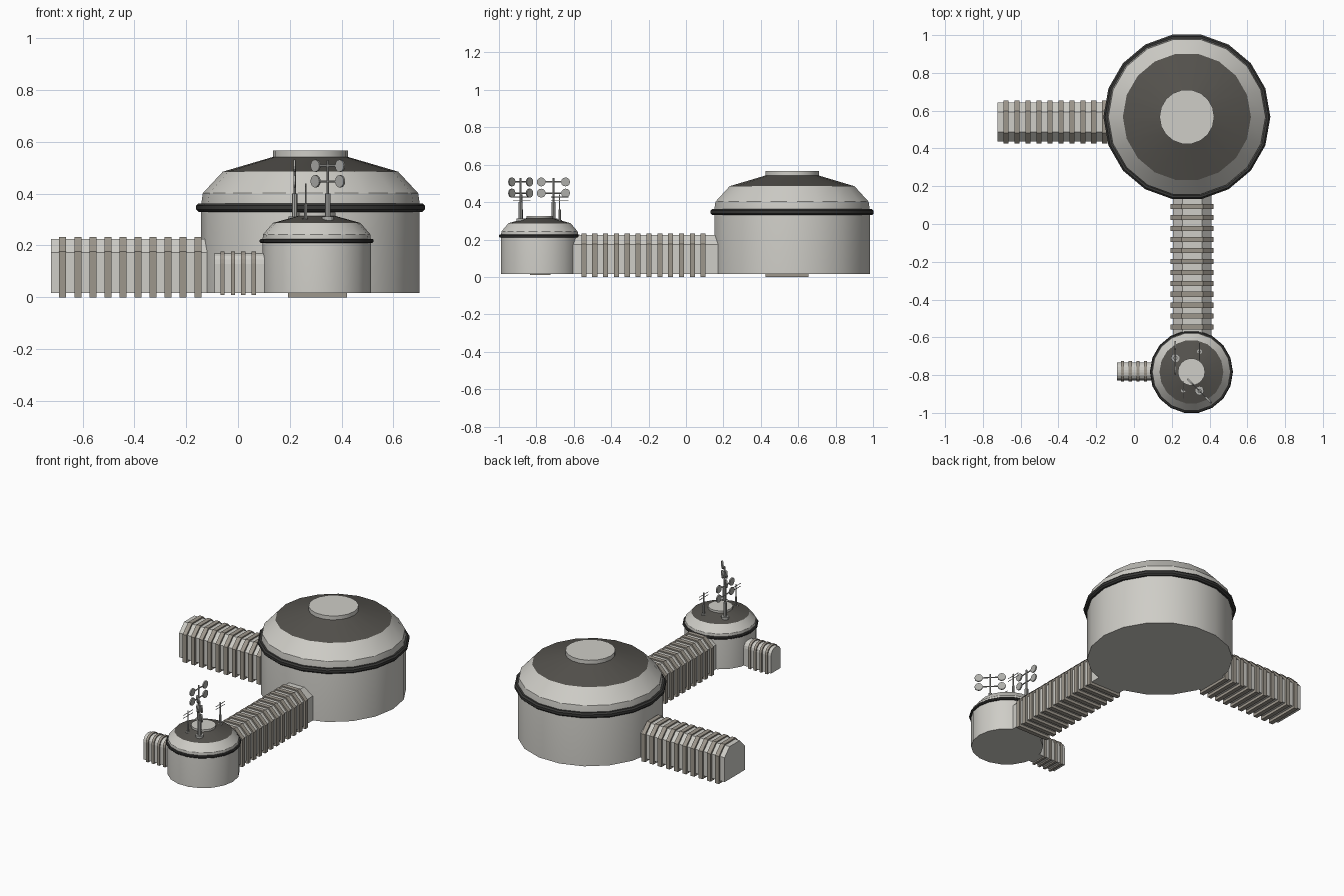
import bpy, bmesh, math
from mathutils import Matrix, Vector

if "Cube" in bpy.data.objects:
    bpy.data.objects.remove(bpy.data.objects["Cube"])


def mat(name, c):
    m = bpy.data.materials.new(name)
    m.diffuse_color = (*c, 1)
    m.use_nodes = True
    m.node_tree.nodes["Principled BSDF"].inputs["Base Color"].default_value = m.diffuse_color
    return m


LIGHT = mat("light_panel", (0.62, 0.61, 0.57))
DARK = mat("dark_roof", (0.09, 0.085, 0.075))
RING = mat("dark_ring", (0.04, 0.04, 0.038))
RIB = mat("rib_beige", (0.34, 0.31, 0.265))
METAL = mat("antenna_metal", (0.42, 0.42, 0.40))


def finish(name, bm, material, smooth=True):
    bmesh.ops.recalc_face_normals(bm, faces=bm.faces)
    me = bpy.data.meshes.new(name)
    bm.to_mesh(me)
    bm.free()
    me.materials.append(material)
    ob = bpy.data.objects.new(name, me)
    bpy.context.collection.objects.link(ob)
    if smooth:
        bpy.ops.object.select_all(action='DESELECT')
        ob.select_set(True)
        bpy.context.view_layer.objects.active = ob
        bpy.ops.object.shade_smooth_by_angle(angle=math.radians(22))
    return ob


def lathe(name, profile, cx, cy, material, n=18, closed=False, cap_start=False, cap_end=False):
    """Spin an (r, z) profile into an n-sided shell."""
    bm = bmesh.new()
    rings = [[bm.verts.new((cx + r * math.cos(2 * math.pi * i / n),
                            cy + r * math.sin(2 * math.pi * i / n), z)) for i in range(n)]
             for r, z in profile]
    pairs = list(zip(rings, rings[1:])) + ([(rings[-1], rings[0])] if closed else [])
    for a, b in pairs:
        for i in range(n):
            j = (i + 1) % n
            bm.faces.new((a[i], a[j], b[j], b[i]))
    if cap_start:
        bm.faces.new(rings[0])
    if cap_end:
        bm.faces.new(rings[-1])
    return finish(name, bm, material)


def add_prism(bm, section, axis, centre, a, b):
    """Extrude a (side, z) section along x or y from a to b."""
    def pt(t, s, z):
        return (t, centre + s, z) if axis == 'x' else (centre + s, t, z)
    ends = [[bm.verts.new(pt(t, s, z)) for s, z in section] for t in (a, b)]
    n = len(section)
    for i in range(n):
        j = (i + 1) % n
        bm.faces.new((ends[0][i], ends[0][j], ends[1][j], ends[1][i]))
    bm.faces.new(ends[0])
    bm.faces.new(ends[1])


def hex_section(w, roof, z0, shoulder, top):
    return [(-w, z0), (w, z0), (w, shoulder), (roof, top), (-roof, top), (-w, shoulder)]


def arch_section(w, rad, z0, top, steps=4):
    pts = [(w, z0)]
    for k in range(steps + 1):
        t = math.pi / 2 * k / steps
        pts.append((w - rad + rad * math.cos(t), top - rad + rad * math.sin(t)))
    return pts + [(-s, z) for s, z in reversed(pts)]


def corridor(name, body, rib, axis, centre, a, b, first, pitch, width, count):
    bm = bmesh.new()
    add_prism(bm, body, axis, centre, a, b)
    finish(name, bm, LIGHT, False)
    bm = bmesh.new()
    for k in range(count):
        c = first + k * pitch
        add_prism(bm, rib, axis, centre, c - width / 2, c + width / 2)
    finish(name + "_ribs", bm, RIB, False)


def ring_profile(r_in, r_out, z0, z1):
    b = (z1 - z0) * 0.27
    return [(r_in, z0), (r_out - b, z0), (r_out, z0 + b),
            (r_out, z1 - b), (r_out - b, z1), (r_in, z1)]


# Large habitat dome
BX, BY = 0.28, 0.567
lathe("large_dome_wall", [(0.422, 0.017), (0.422, 0.36), (0.416, 0.402), (0.339, 0.485)],
      BX, BY, LIGHT, cap_start=True)
lathe("large_dome_roof", [(0.339, 0.485), (0.145, 0.542)], BX, BY, DARK)
lathe("large_dome_cap", [(0.145, 0.53), (0.145, 0.567)], BX, BY, LIGHT, cap_end=True)
lathe("large_dome_ring", ring_profile(0.41, 0.442, 0.33, 0.363), BX, BY, RING, closed=True)

# Small antenna dome
SX, SY = 0.304, -0.783
lathe("small_dome_wall", [(0.209, 0.017), (0.209, 0.225), (0.207, 0.243), (0.169, 0.287)],
      SX, SY, LIGHT, cap_start=True)
lathe("small_dome_roof", [(0.169, 0.287), (0.072, 0.314)], SX, SY, DARK)
lathe("small_dome_cap", [(0.072, 0.306), (0.072, 0.327)], SX, SY, LIGHT, cap_end=True)
lathe("small_dome_ring", ring_profile(0.20, 0.220, 0.210, 0.226), SX, SY, RING, closed=True)

# Ribbed corridors
body = hex_section(0.102, 0.052, 0.017, 0.173, 0.225)
rib = hex_section(0.114, 0.057, 0.0, 0.177, 0.233)
corridor("side_corridor", body, rib, 'x', 0.54, -0.723, -0.05, -0.677, 0.058, 0.027, 10)
corridor("link_corridor", body, rib, 'y', 0.308, -0.65, 0.24, -0.546, 0.058, 0.027, 12)
corridor("small_corridor", arch_section(0.048, 0.042, 0.017, 0.171),
         arch_section(0.055, 0.046, 0.009, 0.177),
         'x', -0.78, -0.09, 0.16, -0.06, 0.0402, 0.016, 4)


def rod(bm, p, q, r, n=8):
    p, q = Vector(p), Vector(q)
    d = q - p
    m = Matrix.Translation((p + q) / 2) @ d.to_track_quat('Z', 'Y').to_matrix().to_4x4()
    bmesh.ops.create_cone(bm, cap_ends=True, segments=n, radius1=r, radius2=r,
                          depth=d.length, matrix=m)


# Dish antennas: stepped mast, two crossbars, four round plates
def dish_antenna(name, x, y, angle, reach):
    bm = bmesh.new()
    u = Vector((math.cos(angle), math.sin(angle), 0))
    nrm = Vector((-u.y, u.x, 0))
    base = Vector((x, y, 0))
    up = Vector((0, 0, 1))
    rod(bm, base + up * 0.28, base + up * 0.312, 0.023, 12)
    rod(bm, base + up * 0.30, base + up * 0.40, 0.011)
    rod(bm, base + up * 0.39, base + up * 0.528, 0.005)
    for z in (0.448, 0.508):
        c = base + up * z
        rod(bm, c - u * reach, c + u * reach, 0.004, 6)
        for s in (-1, 1):
            p = c + u * reach * s
            rod(bm, p - nrm * 0.004, p + nrm * 0.004, 0.024, 12)
    finish(name, bm, METAL)


dish_antenna("dish_antenna_left", 0.219, -0.709, math.pi / 2, 0.065)
dish_antenna("dish_antenna_front", 0.347, -0.884, -math.pi / 4, 0.067)


# Whip antennas: thin mast with two fine crossbars
def whip_antenna(name, x, y):
    bm = bmesh.new()
    rod(bm, (x, y, 0.285), (x, y, 0.304), 0.014, 10)
    rod(bm, (x, y, 0.30), (x, y, 0.36), 0.0065)
    rod(bm, (x, y, 0.35), (x, y, 0.44), 0.0035, 6)
    for z in (0.41, 0.428):
        rod(bm, (x, y - 0.047, z), (x, y + 0.047, z), 0.002, 6)
    finish(name, bm, METAL)


whip_antenna("whip_antenna_back", 0.347, -0.676)
whip_antenna("whip_antenna_front", 0.261, -0.878)
